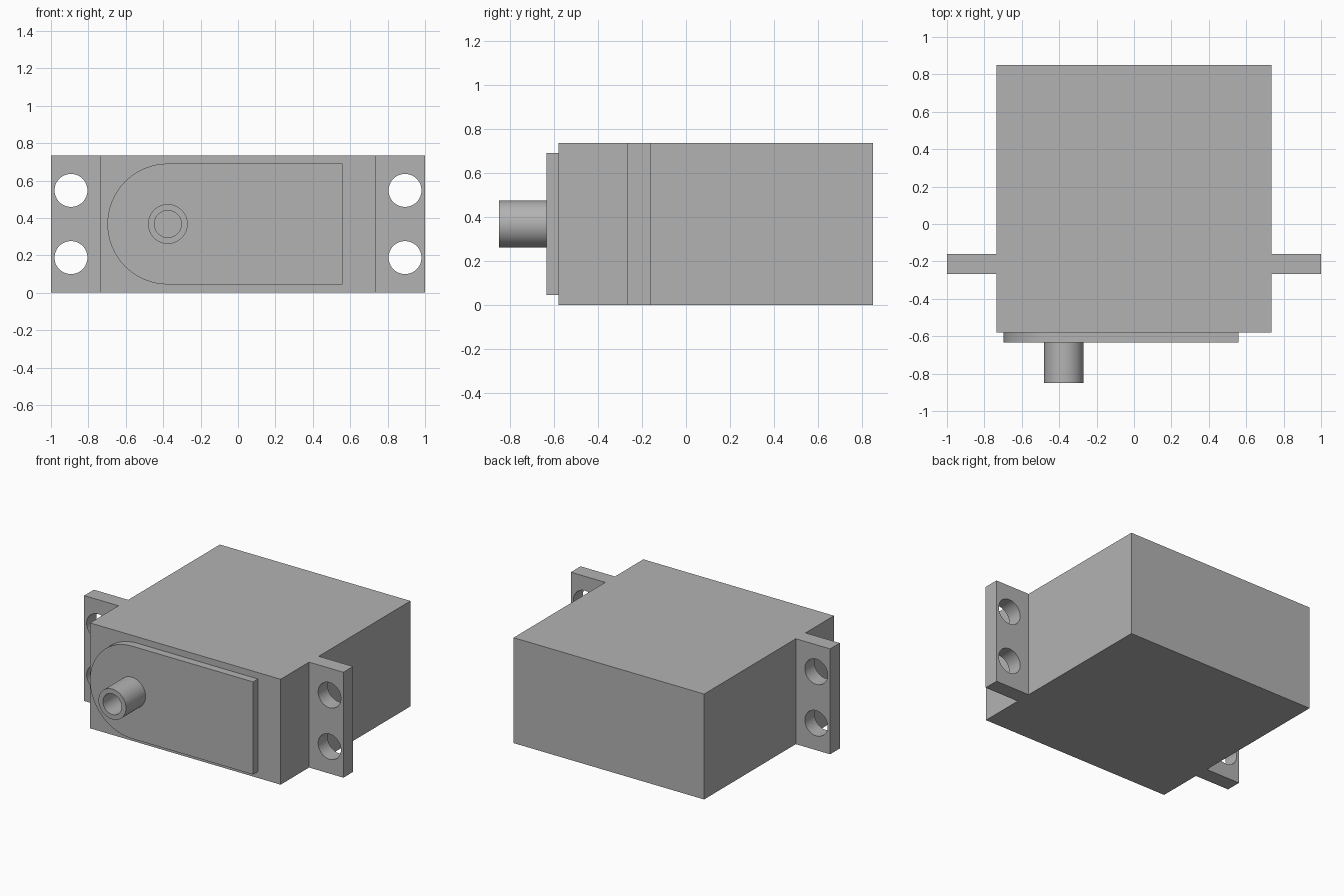
import bpy
import bmesh
from math import cos, sin, pi, radians
from mathutils import Vector

cube = bpy.data.objects.get("Cube")
if cube:
    bpy.data.objects.remove(cube, do_unlink=True)

grey = bpy.data.materials.new("grey plastic")
grey.use_nodes = True
colour = (0.45, 0.45, 0.45, 1)
grey.diffuse_color = colour
grey.node_tree.nodes["Principled BSDF"].inputs["Base Color"].default_value = colour


def arc(cx, cz, r, start=0, sweep=2 * pi, steps=48, closed=True):
    """Points along an arc; a closed circle omits the repeated last point."""
    count = steps if closed else steps + 1
    return [(cx + r * cos(start + sweep * i / steps),
             cz + r * sin(start + sweep * i / steps)) for i in range(count)]


def rect(x0, x1, z0, z1):
    return [(x0, z0), (x1, z0), (x1, z1), (x0, z1)]


def extruded(name, loops, front, back):
    """Fill an outline, with any inner loops as holes, and extrude it along y."""
    bm = bmesh.new()
    edges = []
    for loop in loops:
        vs = [bm.verts.new((x, front, z)) for x, z in loop]
        edges += [bm.edges.new((vs[i - 1], vs[i])) for i in range(len(vs))]
    if len(loops) == 1:
        bm.faces.new(bm.verts[:])
    else:
        bmesh.ops.triangle_fill(bm, edges=edges, use_beauty=True, normal=Vector((0, -1, 0)))
    new = bmesh.ops.extrude_face_region(bm, geom=bm.faces[:], use_keep_orig=True)
    moved = [g for g in new["geom"] if isinstance(g, bmesh.types.BMVert)]
    bmesh.ops.translate(bm, verts=moved, vec=(0, back - front, 0))
    bmesh.ops.recalc_face_normals(bm, faces=bm.faces[:])
    mesh = bpy.data.meshes.new(name)
    bm.to_mesh(mesh)
    bm.free()
    mesh.materials.append(grey)
    obj = bpy.data.objects.new(name, mesh)
    bpy.context.collection.objects.link(obj)
    bpy.ops.object.select_all(action="DESELECT")
    obj.select_set(True)
    bpy.context.view_layer.objects.active = obj
    bpy.ops.object.shade_smooth_by_angle(angle=radians(30))
    return obj


HALF, HEIGHT = 0.735, 0.735
SHAFT_X, SHAFT_Z = -0.375, HEIGHT / 2

# Main housing
extruded("housing", [rect(-HALF, HALF, 0, HEIGHT)], -0.58, 0.85)

# Mounting ears, each with two screw holes
for side, name in ((1, "left_ear"), (-1, "right_ear")):
    x0, x1 = sorted((side * HALF, side))
    holes = [arc(side * 0.893, z, 0.088) for z in (0.188, 0.547)]
    extruded(name, [rect(x0, x1, 0, HEIGHT)] + holes, -0.267, -0.16)

# Raised gear cover, rounded at the shaft end
R = 0.323
cover = arc(SHAFT_X, SHAFT_Z, R, pi / 2, pi, 32, closed=False)
cover += [(0.56, SHAFT_Z - R), (0.56, SHAFT_Z + R)]
extruded("gear_cover", [cover], -0.634, -0.58)

# Hollow output shaft
extruded("output_shaft", [arc(SHAFT_X, SHAFT_Z, r) for r in (0.106, 0.072)], -0.85, -0.634)
